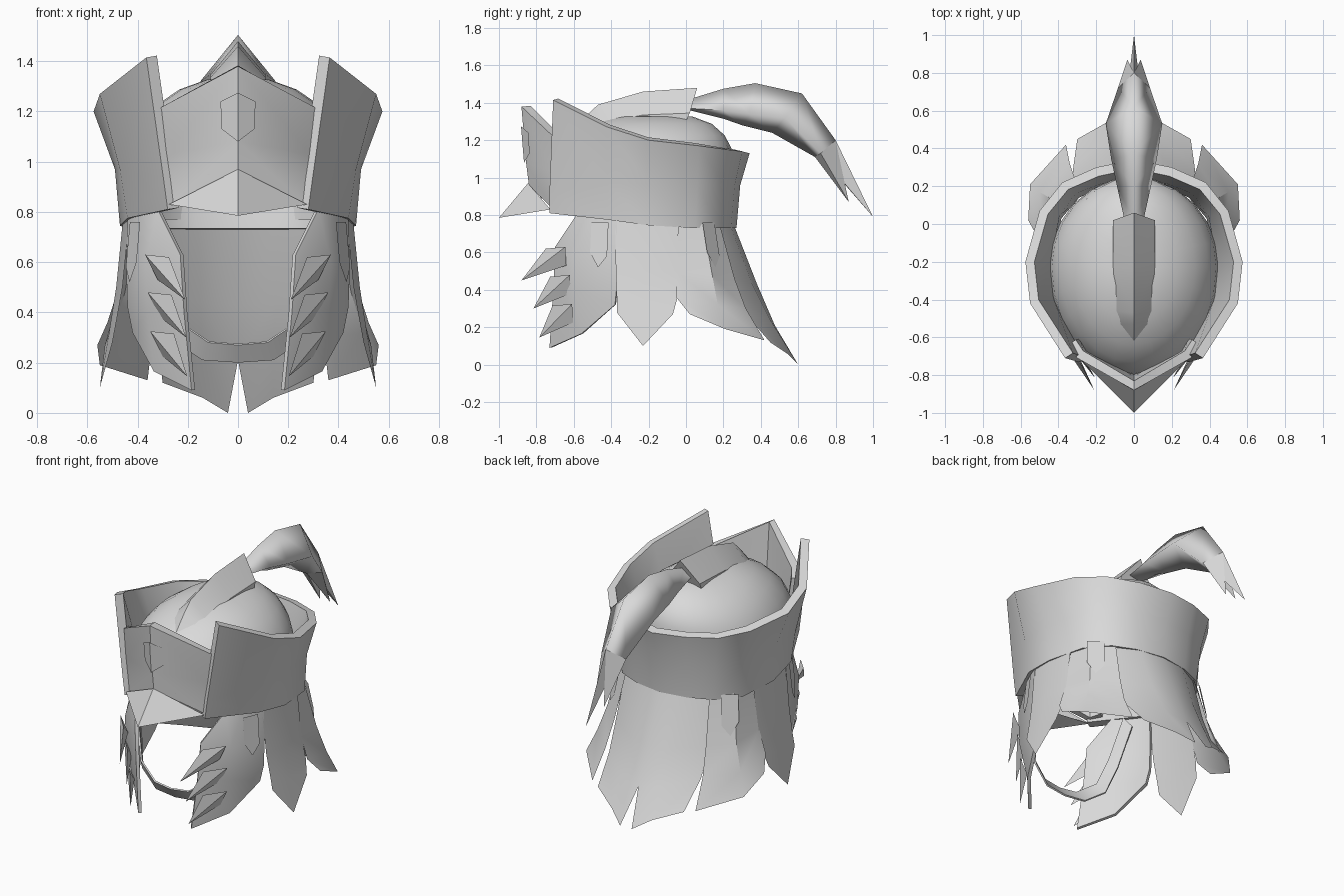
import bpy, bmesh, math
from mathutils import Vector

steel = bpy.data.materials.new("pale_grey")
steel.diffuse_color = (0.7, 0.7, 0.7, 1)
CENTRE = Vector((0, -0.23, 0.75))


def part(name, verts, faces, mirror=True, thick=0, angle=35, centre=CENTRE):
    """Mesh part with outward normals, optional mirror in x and inward thickness."""
    me = bpy.data.meshes.new(name)
    bm = bmesh.new()
    vs = [bm.verts.new(v) for v in verts]
    for f in faces:
        bm.faces.new([vs[i] for i in f])
    bmesh.ops.remove_doubles(bm, verts=bm.verts, dist=1e-5)
    bmesh.ops.recalc_face_normals(bm, faces=bm.faces)
    bm.normal_update()
    facing = sum(f.calc_area() * f.normal.dot(f.calc_center_median() - Vector(centre)) for f in bm.faces)
    if facing < 0:
        bmesh.ops.reverse_faces(bm, faces=bm.faces)
    bm.to_mesh(me)
    bm.free()
    me.materials.append(steel)
    ob = bpy.data.objects.new(name, me)
    bpy.context.collection.objects.link(ob)
    bpy.ops.object.select_all(action='DESELECT')
    ob.select_set(True)
    bpy.context.view_layer.objects.active = ob
    if mirror:
        ob.modifiers.new("Mirror", 'MIRROR').merge_threshold = 0.002
        bpy.ops.object.modifier_apply(modifier="Mirror")
    if thick:
        m = ob.modifiers.new("Solidify", 'SOLIDIFY')
        m.thickness, m.offset = thick, -1
        bpy.ops.object.modifier_apply(modifier="Solidify")
    bpy.ops.object.shade_smooth_by_angle(angle=math.radians(angle))
    return ob


def sheet(name, rows, closed=False, **kw):
    """Quad sheet through rows of points."""
    n = len(rows[0])
    verts = [p for r in rows for p in r]
    faces = [(r * n + i, r * n + (i + 1) % n, (r + 1) * n + (i + 1) % n, (r + 1) * n + i)
             for r in range(len(rows) - 1) for i in range(n if closed else n - 1)]
    return part(name, verts, faces, **kw)


# skull cap: egg-shaped dome, longer at the front, fuller at the back, front rim raised
N = 24
def ring(s, z, lift=0):
    pts = []
    for i in range(N):
        c, d = math.cos(2 * math.pi * i / N), math.sin(2 * math.pi * i / N)
        ry = 0.52 * min(0.92, s ** 0.5) if d > 0 else 0.58 * s
        pts.append((0.45 * s ** 0.95 * c, -0.23 + ry * d, z + lift * max(0, -d)))
    return pts
levels = [(math.cos(a), 0.95 + 0.39 * math.sin(a))
          for a in [math.radians(d) for d in (0, 15, 30, 45, 60, 75, 89.5)]]
sheet("skull_cap", [ring(0.94, 0.77, 0.12)] + [ring(s, z) for s, z in levels],
      closed=True, mirror=False, angle=60)

# tall flared band, open at the front
sheet("side_band", [
    [(0.365, -0.71, 1.415), (0.55, -0.42, 1.27), (0.575, -0.2, 1.20), (0.50, 0.07, 1.17),
     (0.38, 0.22, 1.15), (0.2, 0.3, 1.14), (0, 0.34, 1.13)],
    [(0.295, -0.73, 0.92), (0.47, -0.42, 0.97), (0.49, -0.2, 0.97), (0.44, 0.06, 0.96),
     (0.34, 0.2, 0.96), (0.19, 0.26, 0.96), (0, 0.29, 0.96)],
    [(0.28, -0.73, 0.81), (0.44, -0.42, 0.775), (0.47, -0.2, 0.745), (0.43, 0.05, 0.73),
     (0.32, 0.18, 0.73), (0.18, 0.24, 0.73), (0, 0.27, 0.73)]], thick=0.05)

# brow plate with centre ridge
sheet("brow_plate", [
    [(0, -0.88, 1.38), (0.30, -0.71, 1.22), (0.35, -0.64, 1.19)],
    [(0, -0.855, 1.08), (0.285, -0.71, 1.03), (0.33, -0.63, 1.03)],
    [(0, -0.84, 0.96), (0.27, -0.71, 0.83), (0.30, -0.63, 0.83)]], thick=0.05)

# pointed peak below the brow
part("peak", [(0, -0.845, 0.97), (0.275, -0.725, 0.83), (0, -1.0, 0.785), (0, -0.78, 0.84)],
     [(0, 1, 2), (2, 1, 3)], angle=25)

# badge on the brow
out = [(0, 1.275), (0.07, 1.24), (0.065, 1.13), (0, 1.08)]
def brow_y(x, z):
    return -0.858 - (z - 1.08) * 0.083 + 0.53 * x
sheet("brow_badge", [[(x, brow_y(x, z) - 0.008, z) for x, z in out],
                     [(0, brow_y(0, z) - 0.008, z) for _, z in out]], angle=25)

# ridge crest on top, fading into the dome at the front
sheet("crest", [
    [(0, -0.68, 1.17), (0, -0.53, 1.335), (0, -0.47, 1.39), (0, -0.23, 1.46), (0, 0.06, 1.48)],
    [(0.05, -0.66, 1.15), (0.09, -0.53, 1.26), (0.10, -0.46, 1.29), (0.11, -0.23, 1.335), (0.11, 0.02, 1.345)],
    [(0.05, -0.64, 1.12), (0.09, -0.52, 1.22), (0.10, -0.45, 1.24), (0.11, -0.23, 1.30), (0.11, 0.0, 1.30)]],
    angle=40)
part("crest_end", [(0, 0.06, 1.48), (0.11, 0.02, 1.345), (0.11, 0.0, 1.30), (0, 0.0, 1.30)], [(0, 1, 2, 3)])

# swept plume: top line, side line, underside line
sheet("plume", [
    [(0, 0.02, 1.42), (0, 0.2, 1.475), (0, 0.37, 1.505), (0, 0.62, 1.45), (0, 0.80, 1.2)],
    [(0.05, 0.02, 1.37), (0.09, 0.2, 1.36), (0.12, 0.34, 1.34), (0.15, 0.53, 1.32), (0.085, 0.72, 1.13)],
    [(0, 0.02, 1.36), (0, 0.2, 1.315), (0, 0.3, 1.28), (0, 0.46, 1.24), (0, 0.69, 1.11)]],
    angle=100, centre=(0, 0.45, 1.33))
# plume ends in a long centre point and two short side points
part("plume_tips", [(0, 0.80, 1.2), (0.085, 0.72, 1.13), (0, 0.69, 1.11), (0.02, 0.83, 0.99),
                    (0, 1.0, 0.79), (0.035, 0.87, 0.87), (0, 0.8, 1.02)],
     [(0, 3, 4), (0, 1, 5), (0, 5, 3), (1, 2, 5), (2, 6, 3, 5), (3, 6, 4)], angle=60, centre=(0, 0.76, 1.08))

# hanging neck guard panels
sheet("side_panel", [
    [(0.43, -0.38, 0.80), (0.455, -0.22, 0.80), (0.44, -0.04, 0.78)],
    [(0.46, -0.375, 0.5), (0.485, -0.22, 0.5), (0.475, -0.045, 0.5)],
    [(0.485, -0.37, 0.36), (0.515, -0.23, 0.31), (0.505, -0.045, 0.36)],
    [(0.50, -0.37, 0.28), (0.55, -0.23, 0.10), (0.53, -0.07, 0.27)]])
sheet("rear_side_panel", [
    [(0.43, -0.05, 0.78), (0.40, 0.09, 0.76), (0.29, 0.18, 0.75)],
    [(0.475, -0.052, 0.5), (0.45, 0.14, 0.48), (0.32, 0.26, 0.46)],
    [(0.52, -0.052, 0.36), (0.50, 0.17, 0.32), (0.34, 0.32, 0.30)],
    [(0.56, 0.02, 0.27), (0.55, 0.21, 0.19), (0.36, 0.42, 0.13)]])
sheet("rear_panel", [
    [(0.31, 0.155, 0.75), (0.16, 0.235, 0.75), (0.0, 0.255, 0.75)],
    [(0.33, 0.225, 0.46), (0.15, 0.35, 0.44), (0.0, 0.38, 0.43)],
    [(0.32, 0.31, 0.28), (0.14, 0.45, 0.24), (0.0, 0.475, 0.21)],
    [(0.30, 0.45, 0.12), (0.14, 0.54, 0.06), (0.04, 0.6, 0.0)]])

# cheek guards
sheet("cheek_guard", [
    [(0.32, -0.58, 0.81), (0.38, -0.50, 0.79), (0.44, -0.37, 0.77)],
    [(0.23, -0.70, 0.63), (0.37, -0.60, 0.60), (0.445, -0.37, 0.58)],
    [(0.215, -0.71, 0.40), (0.36, -0.60, 0.40), (0.44, -0.37, 0.42)],
    [(0.185, -0.73, 0.09), (0.335, -0.56, 0.165), (0.42, -0.38, 0.32)]], thick=0.02)

# three spikes down each cheek
for i, (z, y, dx) in enumerate([(0.63, 0, 0), (0.48, 0.04, 0.01), (0.325, 0.06, 0.02)]):
    part("cheek_spike_%d" % (i + 1),
         [(0.37 - dx, -0.645 + y * 0.6, z), (0.275 - dx, -0.75 + y * 0.6, z - 0.01),
          (0.32 - dx, -0.64 + y * 0.6, z - 0.10), (0.21 - dx * 0.4, -0.88 + y * 1.6, z - 0.18)],
         [(0, 1, 3), (1, 2, 3), (2, 0, 3), (0, 2, 1)], angle=25, centre=(0.29, -0.70, z - 0.07))

# trim tabs hanging below the band
def tab(name, pos, along, normal, slope):
    a, n = Vector(along).normalized(), Vector(normal).normalized()
    shape = [(-0.05, 0.76), (-0.05, 0.60), (0, 0.52), (0.05, 0.58), (0.05, 0.76)]
    pts = [Vector((pos[0], pos[1], 0)) + a * u + n * (0.76 - z) * slope + Vector((0, 0, z)) for u, z in shape]
    part(name, pts, [range(5)])
tab("rear_trim_tab", (0.39, 0.12), (-0.77, 0.63, 0), (0.63, 0.77, 0), 0.2)
tab("front_trim_tab", (0.41, -0.46), (0.40, 0.9, 0), (0.8, -0.4, 0), 0.1)

# chin strap
path = [(0.36, 0.76, -0.48), (0.31, 0.50, -0.55), (0.255, 0.33, -0.60), (0.13, 0.245, -0.64), (0, 0.235, -0.65)]
sheet("chin_strap", [[(x - 0.012, y - 0.025, z + 0.035) for x, z, y in path[:-1]] + [(0, -0.675, 0.27)],
                     [(x + 0.012, y + 0.025, z - 0.035) for x, z, y in path[:-1]] + [(0, -0.625, 0.2)]],
      thick=0.01)
